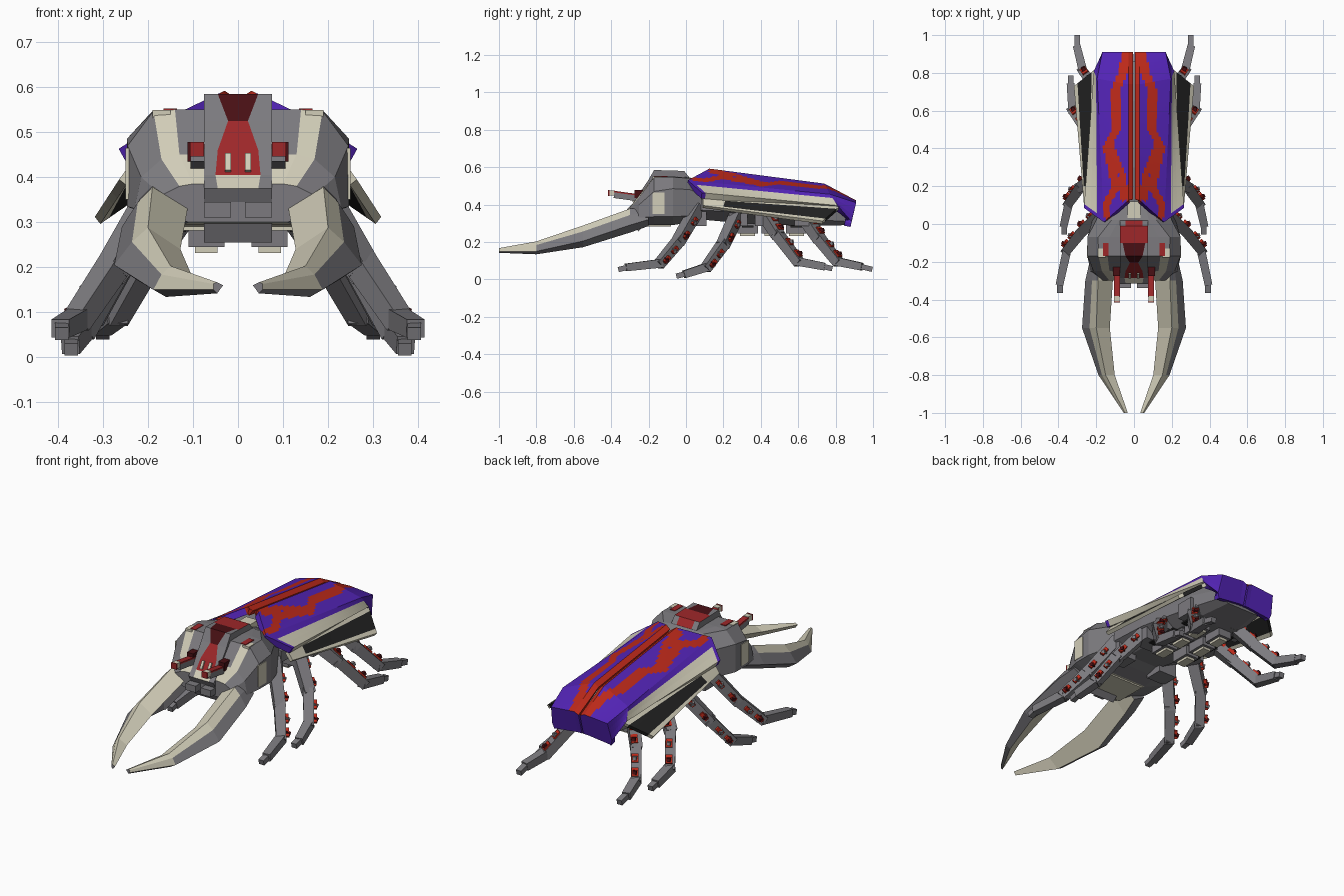
import bpy, bmesh, math
from mathutils import Vector


def mat(name, rgb):
    m = bpy.data.materials.new(name)
    m.diffuse_color = (*rgb, 1)
    return m


GRAY = mat("shell gray", (0.20, 0.195, 0.21))
CREAM = mat("bone cream", (0.64, 0.61, 0.48))
PURPLE = mat("wing purple", (0.085, 0.017, 0.46))
RED = mat("stripe red", (0.50, 0.022, 0.010))
FACE_RED = mat("face red", (0.34, 0.020, 0.022))
MAROON = mat("maroon", (0.065, 0.005, 0.007))
BLACK = mat("membrane black", (0.016, 0.016, 0.016))


def finish(bm, name, mats, recalc=True):
    if recalc:
        bmesh.ops.recalc_face_normals(bm, faces=bm.faces)
    me = bpy.data.meshes.new(name)
    bm.to_mesh(me)
    bm.free()
    ob = bpy.data.objects.new(name, me)
    bpy.context.collection.objects.link(ob)
    for m in mats:
        me.materials.append(m)
    return ob


def loft(name, rings, mats, rule=None):
    """Skin closed rings with end caps; rule(segment, side) gives the material."""
    bm = bmesh.new()
    vs = [[bm.verts.new(p) for p in r] for r in rings]
    n = len(vs[0])
    for i in range(len(vs) - 1):
        for j in range(n):
            k = (j + 1) % n
            f = bm.faces.new((vs[i][j], vs[i][k], vs[i + 1][k], vs[i + 1][j]))
            f.material_index = rule(i, j) if rule else 0
    bm.faces.new(vs[0])
    bm.faces.new(vs[-1])
    return finish(bm, name, mats)


def bar(name, a, b, w, h, m, taper=1.0):
    """Square bar running from a to b."""
    a, b = Vector(a), Vector(b)
    d = (b - a).normalized()
    up = Vector((0, 1, 0)) if abs(d.z) > 0.95 else Vector((0, 0, 1))
    s = d.cross(up).normalized()
    u = s.cross(d)
    ring = lambda p, t: [p + s * w * t * i / 2 + u * h * t * j / 2
                         for i, j in ((-1, -1), (1, -1), (1, 1), (-1, 1))]
    return loft(name, [ring(a, 1), ring(b, taper)], [m])


def box(name, x0, x1, y0, y1, z0, z1, m):
    return bar(name, ((x0 + x1) / 2, y0, (z0 + z1) / 2), ((x0 + x1) / 2, y1, (z0 + z1) / 2),
               abs(x1 - x0), z1 - z0, m)


def mirrored(y, half):
    return [(x, y, z) for x, z in half] + [(-x, y, z) for x, z in reversed(half)]


# Head and thorax: half sections run crown, brow, shoulder, flank, belly
head = [
    (0.12, ((0.05, 0.50), (0.09, 0.49), (0.17, 0.44), (0.17, 0.36), (0.10, 0.33))),
    (0.02, ((0.08, 0.545), (0.12, 0.54), (0.20, 0.48), (0.22, 0.34), (0.13, 0.305))),
    (-0.07, ((0.13, 0.55), (0.19, 0.547), (0.247, 0.485), (0.247, 0.335), (0.13, 0.29))),
    (-0.17, ((0.14, 0.55), (0.188, 0.547), (0.245, 0.47), (0.247, 0.335), (0.13, 0.29))),
    (-0.25, ((0.13, 0.45), (0.17, 0.44), (0.215, 0.40), (0.23, 0.33), (0.12, 0.295))),
    (-0.30, ((0.10, 0.385), (0.13, 0.38), (0.17, 0.36), (0.17, 0.32), (0.11, 0.30))),
]


def head_rule(i, j):
    if i == 3 and j in (0, 8) or i == 4 and j in (0, 8, 9):
        return 1
    return 1 if i in (2, 3, 4) and j == 4 else 0


loft("head", [mirrored(y, h) for y, h in head], [GRAY, CREAM], head_rule)

# Raised crest with the painted face stripe
path = [(0.03, 0.53), (-0.01, 0.58), (-0.10, 0.582), (-0.17, 0.585), (-0.205, 0.525),
        (-0.25, 0.46), (-0.285, 0.405), (-0.315, 0.375)]
cols = [0.045, 0.045, 0.06, 0.045, 0.022, 0.045, 0.05, 0.045]
center = (1, 1, 2, 2, 1, 1, 3)
loft("crest", [[(x, y, z) for x in (-0.075, -c, c, 0.075)]
               + [(0.075, y + 0.06, z - 0.12), (-0.075, y + 0.06, z - 0.12)]
               for (y, z), c in zip(path, cols)], [GRAY, FACE_RED, MAROON, CREAM],
     lambda i, j: center[i] if j == 1 else (1 if i == 1 and j in (0, 2) else 0))
# Wide red cheeks of the stripe and cream flecks at its foot
box("neck_patch", -0.035, 0.035, 0.03, 0.12, 0.51, 0.54, CREAM)

# Mouth parts
box("chin", -0.12, 0.12, -0.26, -0.08, 0.282, 0.291, CREAM)
for s in (-1, 1):
    bar("face_fleck", (s * 0.022, -0.262, 0.452), (s * 0.022, -0.284, 0.414), 0.014, 0.008, CREAM)
    box("mouth_palp", s * 0.015, s * 0.075, -0.34, -0.28, 0.31, 0.345, GRAY)
    # Feeler: gray below, red above, cream tip
    bar("feeler", (s * 0.09, -0.24, 0.43), (s * 0.09, -0.385, 0.45), 0.032, 0.03, GRAY)
    bar("feeler_top", (s * 0.09, -0.24, 0.449), (s * 0.09, -0.385, 0.469), 0.032, 0.009, FACE_RED)
    box("feeler_tip", s * 0.076, s * 0.106, -0.41, -0.38, 0.448, 0.476, CREAM)
    box("feeler_front", s * 0.075, s * 0.107, -0.416, -0.409, 0.446, 0.478, FACE_RED)
    box("eye", s * 0.075, s * 0.112, -0.275, -0.22, 0.435, 0.478, MAROON)
    # Cream brow plate, red temple and cheek patch
    box("brow_plate", s * 0.15, s * 0.19, -0.178, -0.13, 0.46, 0.549, CREAM)
    box("temple_patch", s * 0.135, s * 0.165, -0.17, -0.10, 0.545, 0.553, FACE_RED)
    box("cheek_patch", s * 0.242, s * 0.2495, -0.18, -0.115, 0.35, 0.465, CREAM)

# Mandibles: sections run outer, top, inner, bottom
jaw = [
    (-0.20, ((0.235, 0.32), (0.19, 0.385), (0.09, 0.35), (0.17, 0.285))),
    (-0.30, ((0.258, 0.29), (0.19, 0.378), (0.112, 0.33), (0.19, 0.25))),
    (-0.55, ((0.275, 0.205), (0.20, 0.288), (0.128, 0.24), (0.225, 0.172))),
    (-0.80, ((0.188, 0.15), (0.15, 0.203), (0.102, 0.18), (0.16, 0.134))),
    (-1.00, ((0.054, 0.15), (0.048, 0.167), (0.033, 0.16), (0.046, 0.142))),
]
for s in (-1, 1):
    rings = []
    for y, (o, t, i, b) in jaw:
        # Extra point splits the outer face into a gray and a cream band
        m = (o[0] * 0.42 + t[0] * 0.58 + 0.004, o[1] * 0.42 + t[1] * 0.58 + 0.003)
        rings.append([(s * x, y, z) for x, z in (o, m, t, i, b)])
    loft("mandible", rings, [GRAY, CREAM],
         lambda i, j: 1 if j in (2, 3) or (j == 1 and i > 0) or (j == 0 and i == 3) else 0)

# Abdomen
body = [
    (0.08, ((0.12, 0.48), (0.20, 0.43), (0.20, 0.37), (0.10, 0.32))),
    (0.30, ((0.14, 0.50), (0.20, 0.41), (0.20, 0.36), (0.12, 0.30))),
    (0.65, ((0.14, 0.46), (0.18, 0.39), (0.18, 0.32), (0.12, 0.285))),
    (0.86, ((0.10, 0.39), (0.13, 0.36), (0.13, 0.31), (0.09, 0.29))),
]
loft("abdomen", [mirrored(y, h) for y, h in body], [GRAY])

# Wing covers: rows of seam, ridge, shoulder, rim
rows = [
    ((0.004, 0.13, 0.575), (0.03, 0.125, 0.592), (0.16, 0.01, 0.53), (0.265, 0.085, 0.463)),
    ((0.004, 0.74, 0.495), (0.03, 0.74, 0.512), (0.195, 0.77, 0.455), (0.213, 0.81, 0.395)),
    ((0.004, 0.91, 0.41), (0.03, 0.91, 0.422), (0.168, 0.91, 0.41), (0.178, 0.885, 0.31)),
    ((0.004, 0.88, 0.30), (0.03, 0.88, 0.30), (0.160, 0.88, 0.285), (0.168, 0.88, 0.28)),
]
wave = [(0.0, 0.15), (0.1, 0.15), (0.2, 0.095), (0.4, 0.14), (0.52, 0.09), (0.7, 0.10),
        (0.8, 0.06), (0.95, 0.03)]
branch = [(0.12, 0.05), (0.25, 0.055), (0.4, 0.12)]


def follow(pts, y):
    for (y0, x0), (y1, x1) in zip(pts, pts[1:]):
        if y0 <= y <= y1:
            return x0 + (x1 - x0) * (y - y0) / (y1 - y0)
    return 9.0


def subdivide(pts, counts):
    out = [Vector(pts[0])]
    for a, b, n in zip(pts, pts[1:], counts):
        out += [Vector(a).lerp(Vector(b), k / n) for k in range(1, n + 1)]
    return out


def sheet(name, grid, mats, rule, thick):
    """Open grid of faces thickened downward."""
    bm = bmesh.new()
    vs = [[bm.verts.new(p) for p in r] for r in grid]
    for i in range(len(vs) - 1):
        for j in range(len(vs[0]) - 1):
            f = bm.faces.new((vs[i][j], vs[i][j + 1], vs[i + 1][j + 1], vs[i + 1][j]))
            f.material_index = rule(i, j, f.calc_center_median())
    bm.normal_update()
    if sum(f.normal.z for f in bm.faces) < 0:
        bmesh.ops.reverse_faces(bm, faces=bm.faces)
    ob = finish(bm, name, mats, False)
    mod = ob.modifiers.new("thickness", "SOLIDIFY")
    mod.thickness, mod.offset = thick, -1


def cover_rule(i, j, c):
    x, y = abs(c.x), c.y
    if i == 0 and j >= 13:
        return 0
    if j >= 15:
        return 2 if i < 36 else 0
    if i >= 45 or j == 14:
        return 0
    if x < 0.027 or abs(x - follow(wave, y)) < 0.024 or abs(x - follow(branch, y)) < 0.018:
        return 1
    return 0


for s in (-1, 1):
    lines = [subdivide([(s * x, y, z) for x, y, z in r], (2, 12, 3)) for r in rows]
    columns = [subdivide(c, (36, 9, 3)) for c in zip(*lines)]
    sheet("wing_cover", list(zip(*columns)), [PURPLE, RED, CREAM], cover_rule, 0.035)

    # Spread under wing: cream edges around a black membrane
    front = [(s * 0.235, 0.09, 0.435), (s * 0.264, 0.09, 0.395)]
    back = [(s * 0.205, 0.82, 0.39), (s * 0.318, 0.73, 0.312)]
    a, b = subdivide(front, (6,)), subdivide(back, (6,))
    grid = list(zip(*[subdivide((p, q), (6,)) for p, q in zip(a, b)]))
    sheet("under_wing", grid, [CREAM, BLACK],
          lambda i, j, c: 1 if 0 < j < 5 and i > 0 else 0, 0.02)

# Legs: hip, knee, ankle, toe
legs = [
    ((0.17, 0.06, 0.38), (0.275, -0.04, 0.205), (0.355, -0.14, 0.085), (0.392, -0.31, 0.065)),
    ((0.15, 0.28, 0.36), (0.28, 0.20, 0.19), (0.345, 0.11, 0.065), (0.37, 0.00, 0.03)),
    ((0.15, 0.42, 0.35), (0.25, 0.49, 0.24), (0.325, 0.60, 0.095), (0.335, 0.73, 0.07)),
    ((0.12, 0.63, 0.34), (0.20, 0.71, 0.22), (0.27, 0.81, 0.095), (0.30, 0.93, 0.07)),
]
for n, leg in enumerate(legs):
    for s in (-1, 1):
        p = [Vector((s * x, y, z)) for x, y, z in leg]
        for name, k, w in (("thigh", 0, 0.062), ("shin", 1, 0.055), ("foot", 2, 0.046)):
            d = (p[k + 1] - p[k]).normalized()
            bar(name, p[k] - d * 0.012, p[k + 1] + d * 0.012, w, w, GRAY, 0.88)
            # Barbs on the rear edge, each with a red root
            out = Vector((s * 0.35, 0.85, 0.4))
            out = (out - d * out.dot(d)).normalized()
            for t in (0.4, 0.82) if k < 2 else ():
                q = p[k].lerp(p[k + 1], t) + out * w * 0.44
                bar("barb_root", q - d * 0.022, q + d * 0.022, 0.034, 0.02, RED)
                bar("barb", q, q + out * 0.022 + d * 0.01, 0.024, 0.024, GRAY if t < 0.5 else MAROON, 0.7)
        # Claw
        d = Vector((0, -1 if n < 2 else 1, -0.25))
        bar("claw", p[3], p[3] + d * (0.052 if n != 3 else 0.066), 0.03, 0.028, GRAY)
        # Hip block
        y = leg[0][1]
        box("hip", s * 0.08, s * 0.19, y - 0.05, y + 0.05, 0.285, 0.37, GRAY)

# Belly plates under the body
for y in (0.33, 0.46, 0.59):
    for s in (-1, 1):
        box("belly_block", s * 0.03, s * 0.11, y - 0.055, y + 0.055, 0.245, 0.30, GRAY)
        box("belly_pad", s * 0.045, s * 0.095, y - 0.04, y + 0.04, 0.232, 0.246, CREAM)
        box("belly_gap", s * 0.115, s * 0.15, y - 0.03, y + 0.03, 0.278, 0.287, BLACK)
